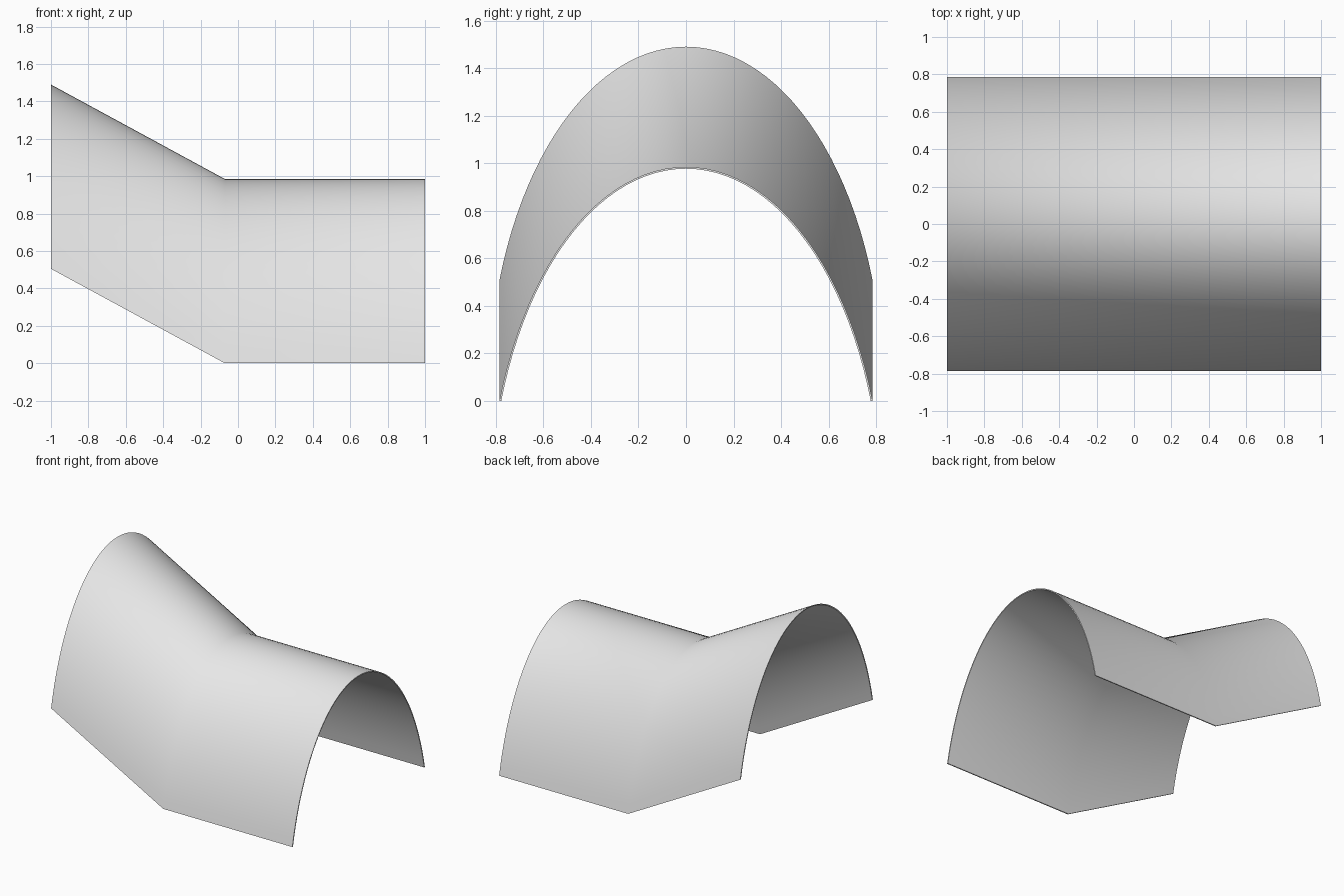
import bpy, bmesh, math

cube = bpy.data.objects.get("Cube")
if cube:
    bpy.data.objects.remove(cube, do_unlink=True)

mat = bpy.data.materials.new("light_grey")
mat.use_nodes = True
colour = (0.8, 0.8, 0.8, 1)
mat.diffuse_color = colour
mat.node_tree.nodes["Principled BSDF"].inputs["Base Color"].default_value = colour

HALF_WIDTH, HEIGHT, THICK = 0.785, 0.985, 0.008
STEPS = 48
STATIONS = [(-1.0, 0.505), (-0.07, 0.0), (1.0, 0.0)]   # x, lift of the arch


def arch(half_width, height, radius):
    """Elliptical arc from -half_width to half_width, standing on z = 0."""
    end = math.asin(half_width / radius)
    rise = height / (1 - math.cos(end))
    pts = []
    for i in range(STEPS + 1):
        a = -end + 2 * end * i / STEPS
        pts.append((radius * math.sin(a), height - rise * (1 - math.cos(a))))
    return pts


# Closed cross-section: outer arc, then inner arc back again
outer = arch(HALF_WIDTH, HEIGHT, 0.83)
inner = arch(HALF_WIDTH - THICK, HEIGHT - THICK, 0.83 - THICK)
n = len(outer)

bm = bmesh.new()
rings = []
for x, lift in STATIONS:
    rings.append([[bm.verts.new((x, y, z + lift)) for y, z in prof]
                  for prof in (outer, inner)])

# Outer skin, inner skin and the two foot strips
for (o1, i1), (o2, i2) in zip(rings, rings[1:]):
    loop1, loop2 = o1 + i1[::-1], o2 + i2[::-1]
    for k in range(2 * n):
        j = (k + 1) % (2 * n)
        bm.faces.new((loop1[k], loop1[j], loop2[j], loop2[k]))

# Rims at both open ends
for o, i in (rings[0], rings[-1]):
    for k in range(n - 1):
        bm.faces.new((o[k], o[k + 1], i[k + 1], i[k]))

bmesh.ops.recalc_face_normals(bm, faces=bm.faces)
mesh = bpy.data.meshes.new("arched_shell")
bm.to_mesh(mesh)
bm.free()
mesh.materials.append(mat)
shell = bpy.data.objects.new("arched_shell", mesh)
bpy.context.collection.objects.link(shell)

# Smooth skins with sharp rims
bpy.ops.object.select_all(action='DESELECT')
shell.select_set(True)
bpy.context.view_layer.objects.active = shell
bpy.ops.object.shade_smooth_by_angle(angle=math.radians(40))
